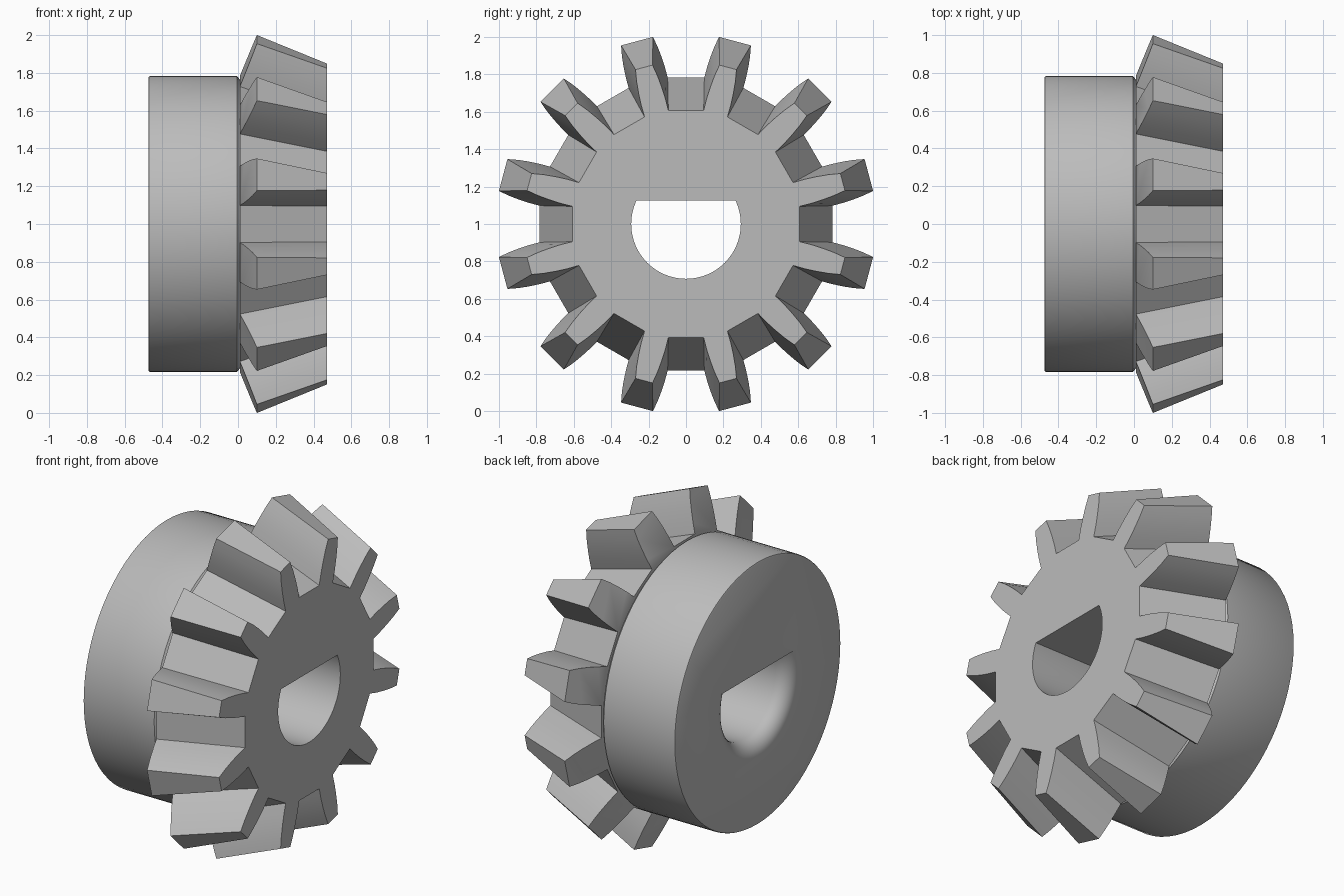
import bpy, bmesh
from math import sin, cos, pi, radians
from mathutils import Matrix, Vector

if "Cube" in bpy.data.objects:
    bpy.data.objects.remove(bpy.data.objects["Cube"])

TEETH = 12
AXIS = Vector((0, 0, 1))

grey = bpy.data.materials.new("plain_grey")
grey.use_nodes = True
colour = (0.5, 0.5, 0.5, 1)
grey.diffuse_color = colour
grey.node_tree.nodes["Principled BSDF"].inputs["Base Color"].default_value = colour


def finish(bm, name):
    bmesh.ops.recalc_face_normals(bm, faces=bm.faces)
    bmesh.ops.translate(bm, verts=bm.verts, vec=AXIS)
    mesh = bpy.data.meshes.new(name)
    bm.to_mesh(mesh)
    bm.free()
    mesh.materials.append(grey)
    obj = bpy.data.objects.new(name, mesh)
    bpy.context.collection.objects.link(obj)
    return obj


def lathe(profile, segments):
    """Closed solid turned around the x axis from (x, radius) points."""
    bm = bmesh.new()
    rings = []
    for x, r in profile:
        rings.append([bm.verts.new((x, r * cos(2 * pi * i / segments), r * sin(2 * pi * i / segments)))
                      for i in range(segments)])
    for a, b in zip(rings, rings[1:]):
        for i in range(segments):
            j = (i + 1) % segments
            bm.faces.new((a[i], a[j], b[j], b[i]))
    bm.faces.new(rings[0])
    bm.faces.new(rings[-1])
    return bm


def outline(bm, root, tip, widths):
    """Toothed ring; root and tip are (x, radius), widths run from root to tip."""
    steps = len(widths) - 1
    flank = []
    for i, w in enumerate(widths):
        x, r = Vector(root).lerp(Vector(tip), i / steps)
        flank.append((x, r, w))
    section = [(x, r, -w) for x, r, w in flank] + flank[::-1]
    teeth = []
    for k in range(TEETH):
        turn = Matrix.Rotation(2 * pi * (k + 0.5) / TEETH, 3, 'X')
        teeth.append([bm.verts.new(turn @ Vector(p)) for p in section])
    return teeth


# Toothed cone: back and front outlines lofted together
bm = bmesh.new()
back = outline(bm, (0.01, 0.782), (0.10, 1.012), (0.108, 0.108, 0.105, 0.099, 0.088))
front = outline(bm, (0.47, 0.61), (0.47, 0.867), (0.066, 0.067, 0.064, 0.058, 0.047))
loop_back = [v for tooth in back for v in tooth]
loop_front = [v for tooth in front for v in tooth]
count = len(loop_back)
for i in range(count):
    j = (i + 1) % count
    bm.faces.new((loop_back[i], loop_back[j], loop_front[j], loop_front[i]))
bm.faces.new(loop_front)
for tooth in back:
    bm.faces.new(tooth)
bm.faces.new([v for tooth in back for v in (tooth[0], tooth[-1])])
gear = finish(bm, "bevel_gear")

# Hub drum with a slightly eased rear rim
hub = finish(lathe([(-0.475, 0.774), (-0.472, 0.78), (-0.466, 0.783),
                    (-0.005, 0.783), (0.03, 0.74)], 72), "hub_drum")

# D-shaped bore, flared with a fillet at the rear and cut flat on top
fillet, bore = 0.09, 0.293
profile = [(-0.6, bore + fillet)]
for i in range(9):
    a = radians(90 * i / 8)
    profile.append((-0.475 + fillet * sin(a), bore + fillet * (1 - cos(a))))
profile = [profile[0]] + [(-0.475 + fillet * (1 - cos(radians(90 * i / 8))),
                           bore + fillet * (1 - sin(radians(90 * i / 8)))) for i in range(9)]
profile.append((0.6, bore))
bm = lathe(profile, 64)
cut = bmesh.ops.bisect_plane(bm, geom=bm.verts[:] + bm.edges[:] + bm.faces[:],
                             plane_co=(0, 0, 0.125), plane_no=(0, 0, 1), clear_outer=True)
bmesh.ops.holes_fill(bm, edges=[e for e in bm.edges if e.is_boundary])
cutter = finish(bm, "bore_cutter")

# Join the solids, then cut the bore
bpy.context.view_layer.objects.active = gear
gear.select_set(True)
for other, operation in ((hub, 'UNION'), (cutter, 'DIFFERENCE')):
    mod = gear.modifiers.new(operation.lower(), 'BOOLEAN')
    mod.operation = operation
    mod.solver = 'EXACT'
    mod.object = other
    bpy.ops.object.modifier_apply(modifier=mod.name)
    bpy.data.objects.remove(other)

bpy.ops.object.shade_smooth_by_angle(angle=radians(30))
